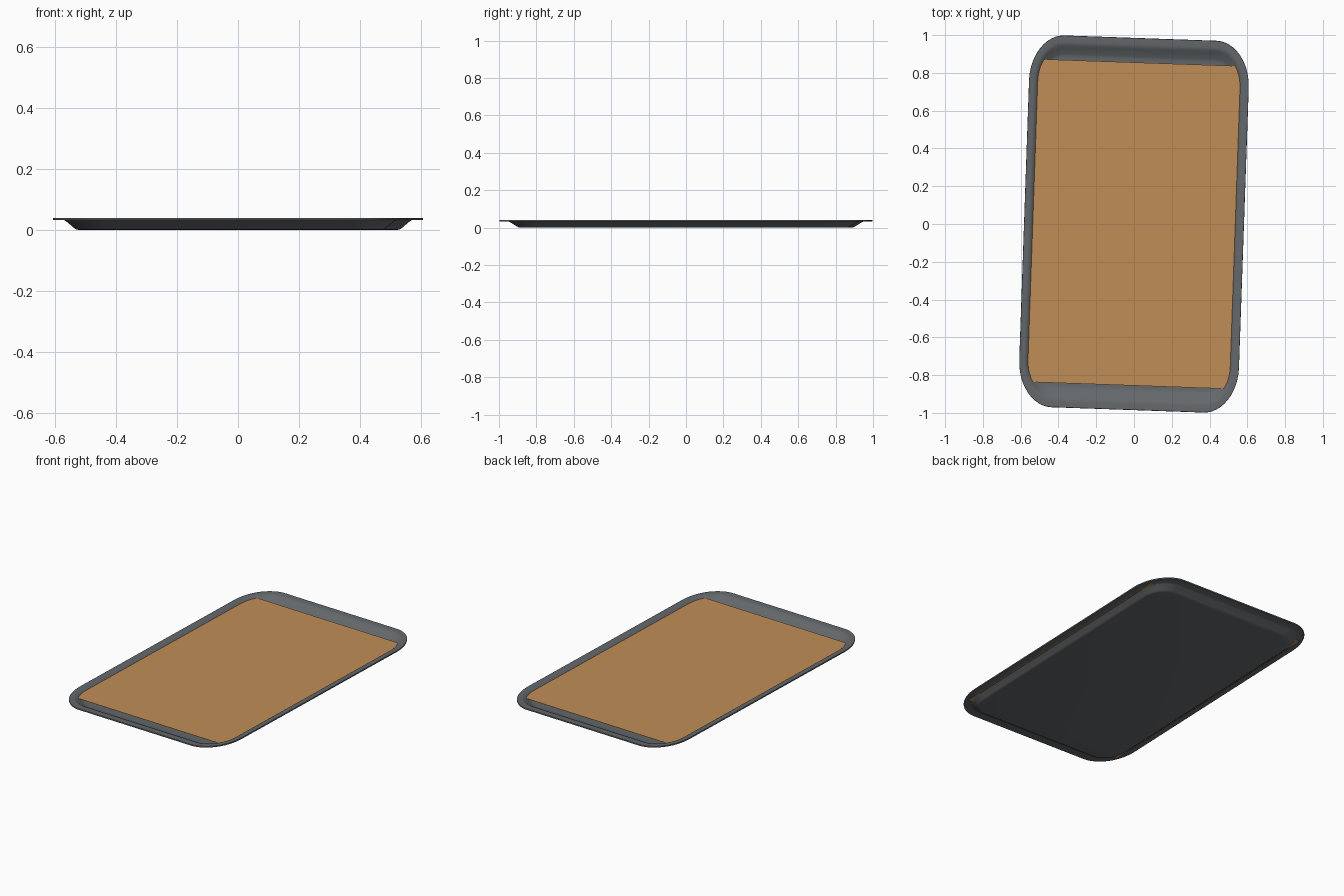
import bpy, bmesh, math

if "Cube" in bpy.data.objects:
    bpy.data.objects.remove(bpy.data.objects["Cube"])

TURN = math.radians(-2.0)      # whole tray is turned slightly
CX, CY = 0.402, 0.74           # corner centres
STRETCH = 1.36                 # corners are longer in y than in x
SEG = 12


def material(name, rgb):
    m = bpy.data.materials.new(name)
    m.diffuse_color = (*rgb, 1)
    m.use_nodes = True
    m.node_tree.nodes["Principled BSDF"].inputs["Base Color"].default_value = m.diffuse_color
    return m


def make(name, bm, mat):
    bmesh.ops.recalc_face_normals(bm, faces=bm.faces)
    me = bpy.data.meshes.new(name)
    bm.to_mesh(me)
    bm.free()
    ob = bpy.data.objects.new(name, me)
    bpy.context.collection.objects.link(ob)
    ob.data.materials.append(mat)
    ob.rotation_euler.z = TURN
    return ob


def ring(bm, r, z):
    """Rounded rectangle loop at corner radius r and height z."""
    verts = []
    for q, (sx, sy) in enumerate([(1, 1), (-1, 1), (-1, -1), (1, -1)]):
        for i in range(SEG + 1):
            a = math.pi / 2 * (q + i / SEG)
            verts.append(bm.verts.new((sx * CX + r * math.cos(a),
                                       sy * CY + r * STRETCH * math.sin(a), z)))
    return verts


# Tray: profile swept round the rounded rectangle, underside to inside floor
profile = [(.095, 0), (.104, .002), (.110, .006), (.136, .028), (.143, .032),
           (.179, .032), (.180, .036), (.179, .040),
           (.156, .040), (.148, .0385), (.141, .035), (.133, .028),
           (.108, .010), (.101, .007), (.092, .006)]
bm = bmesh.new()
loops = [ring(bm, r, z) for r, z in profile]
for a, b in zip(loops, loops[1:]):
    n = len(a)
    for i in range(n):
        j = (i + 1) % n
        bm.faces.new((a[i], a[j], b[j], b[i]))
bm.faces.new(loops[0])
bm.faces.new(loops[-1])
tray = make("tray", bm, material("dark grey metal", (.127, .139, .147)))
bpy.context.view_layer.objects.active = tray
tray.select_set(True)
bpy.ops.object.shade_smooth_by_angle(angle=math.radians(40))

# Liner: thin flat sheet whose long edges run into the tray walls
bm = bmesh.new()
bmesh.ops.create_cube(bm, size=1)
bmesh.ops.scale(bm, vec=(1.09, 1.71, .001), verts=bm.verts)
bmesh.ops.translate(bm, vec=(0, 0, .028), verts=bm.verts)
make("liner_sheet", bm, material("tan paper", (.53, .27, .092)))
